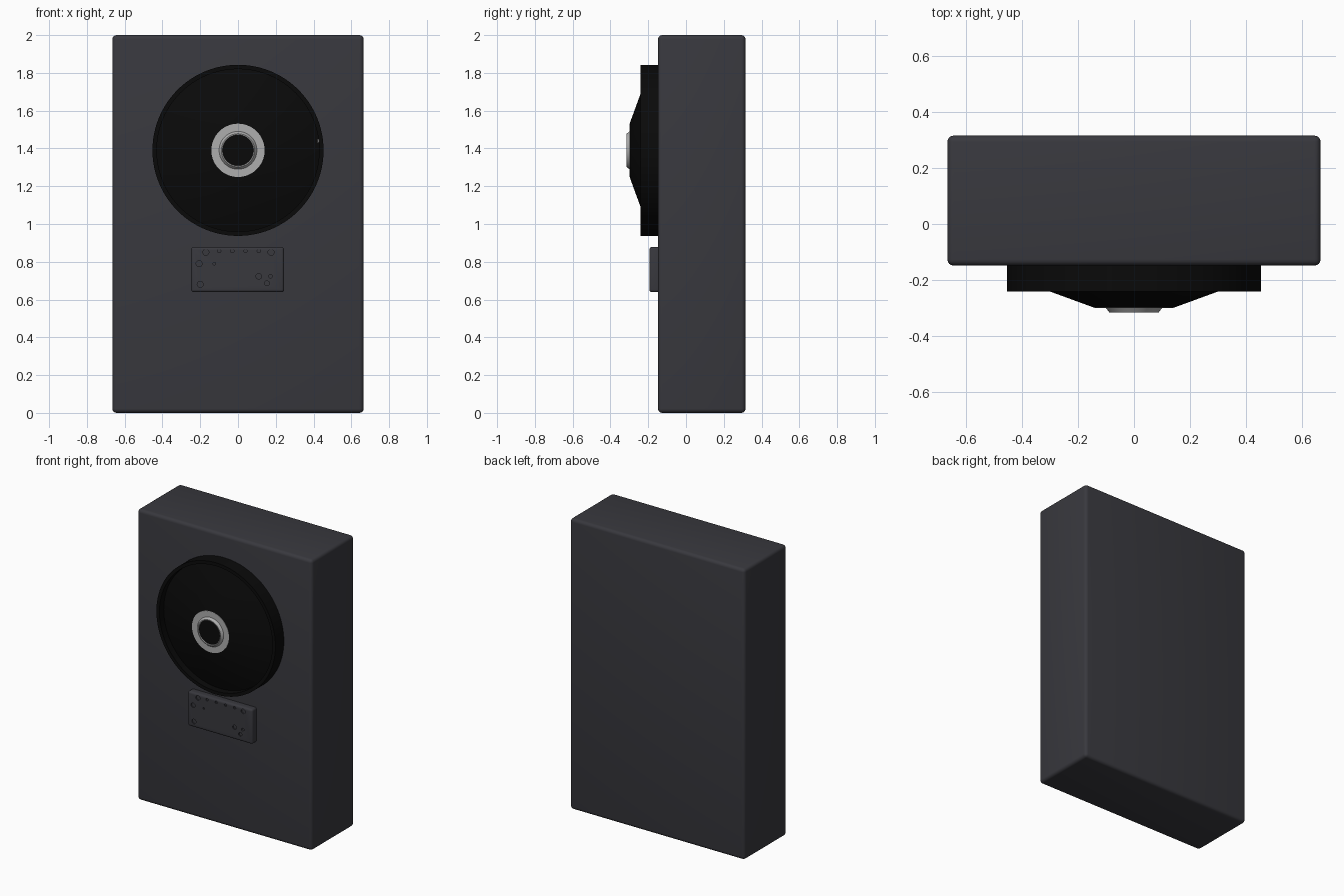
import bpy, bmesh, math
from mathutils import Matrix, Vector

if "Cube" in bpy.data.objects:
    bpy.data.objects.remove(bpy.data.objects["Cube"])


def material(name, r, g, b):
    m = bpy.data.materials.new(name)
    m.diffuse_color = (r, g, b, 1)
    m.use_nodes = True
    m.node_tree.nodes["Principled BSDF"].inputs["Base Color"].default_value = m.diffuse_color
    return m


CHARCOAL = material("charcoal", 0.04, 0.04, 0.048)
BLACK = material("black", 0.003, 0.003, 0.003)
SILVER = material("silver", 0.42, 0.42, 0.42)
WHITE = material("white", 0.8, 0.8, 0.8)


def finish(name, bm, mat, smooth=True):
    bmesh.ops.recalc_face_normals(bm, faces=bm.faces[:])
    me = bpy.data.meshes.new(name)
    bm.to_mesh(me)
    bm.free()
    ob = bpy.data.objects.new(name, me)
    bpy.context.collection.objects.link(ob)
    me.materials.append(mat)
    if smooth:
        bpy.ops.object.select_all(action='DESELECT')
        ob.select_set(True)
        bpy.context.view_layer.objects.active = ob
        bpy.ops.object.shade_smooth_by_angle(angle=math.radians(35))
    return ob


def box(name, lo, hi, mat, bevel=0.0):
    lo, hi = Vector(lo), Vector(hi)
    bm = bmesh.new()
    bmesh.ops.create_cube(bm, size=1, matrix=Matrix.Translation((lo + hi) / 2)
                          @ Matrix.Diagonal((*(hi - lo), 1)))
    if bevel:
        bmesh.ops.bevel(bm, geom=bm.edges[:], offset=bevel, segments=4,
                        profile=0.5, affect='EDGES')
    return finish(name, bm, mat)


def lathe(name, profile, mat, cz=1.39, steps=96):
    """Turn (radius, y) points around the speaker axis, which runs along y."""
    bm = bmesh.new()
    verts = [bm.verts.new((r, y, cz)) for r, y in profile]
    edges = [bm.edges.new(p) for p in zip(verts, verts[1:])]
    bmesh.ops.spin(bm, geom=verts + edges, cent=(0, 0, cz), axis=(0, 1, 0),
                   angle=math.tau, steps=steps, use_duplicate=False)
    bmesh.ops.remove_doubles(bm, verts=bm.verts[:], dist=1e-5)
    return finish(name, bm, mat)


# Cabinet
box("cabinet", (-0.665, -0.148, 0), (0.665, 0.315, 2), CHARCOAL, 0.022)

# Driver: raised rim around a convex cone
lathe("driver_cone", [(0, -0.14), (0.453, -0.14), (0.453, -0.24), (0.43, -0.24),
                      (0.43, -0.193), (0.145, -0.297), (0, -0.297)], BLACK)

# Silver flat ring, raised collar and dark centre cap
lathe("flat_ring", [(0.095, -0.29), (0.141, -0.29), (0.141, -0.299), (0.095, -0.299),
                    (0.095, -0.29)], SILVER)
lathe("collar_ring", [(0.08, -0.29), (0.1, -0.29), (0.1, -0.299), (0.088, -0.315),
                      (0.082, -0.315), (0.08, -0.29)], SILVER)
lathe("centre_cap", [(0, -0.29), (0.082, -0.29), (0.082, -0.306), (0, -0.306)], BLACK)

# Small mark on the inside of the rim
box("rim_mark", (0.421, -0.204, 1.43), (0.427, -0.196, 1.45), WHITE)

# Control panel with small drilled holes
panel = box("control_panel", (-0.248, -0.194, 0.639), (0.244, -0.13, 0.878), CHARCOAL, 0.014)
holes = [(-0.17, 0.85, 0.016), (0.175, 0.85, 0.016), (-0.206, 0.79, 0.016),
         (-0.2, 0.68, 0.016), (0.11, 0.723, 0.015), (0.172, 0.723, 0.01),
         (0.153, 0.686, 0.013), (-0.125, 0.79, 0.007)]
holes += [(-0.1 + 0.07 * i, 0.857, 0.009) for i in range(4)]
bm = bmesh.new()
for x, z, r in holes:
    bmesh.ops.create_cone(bm, cap_ends=True, segments=16, radius1=r, radius2=r, depth=0.02,
                          matrix=Matrix.Translation((x, -0.196, z))
                          @ Matrix.Rotation(math.pi / 2, 4, 'X'))
cutter = finish("hole_cutter", bm, CHARCOAL, False)
cutter.hide_render = True
cutter.hide_viewport = True
cut = panel.modifiers.new("holes", 'BOOLEAN')
cut.object = cutter
cut.operation = 'DIFFERENCE'
cut.solver = 'EXACT'
